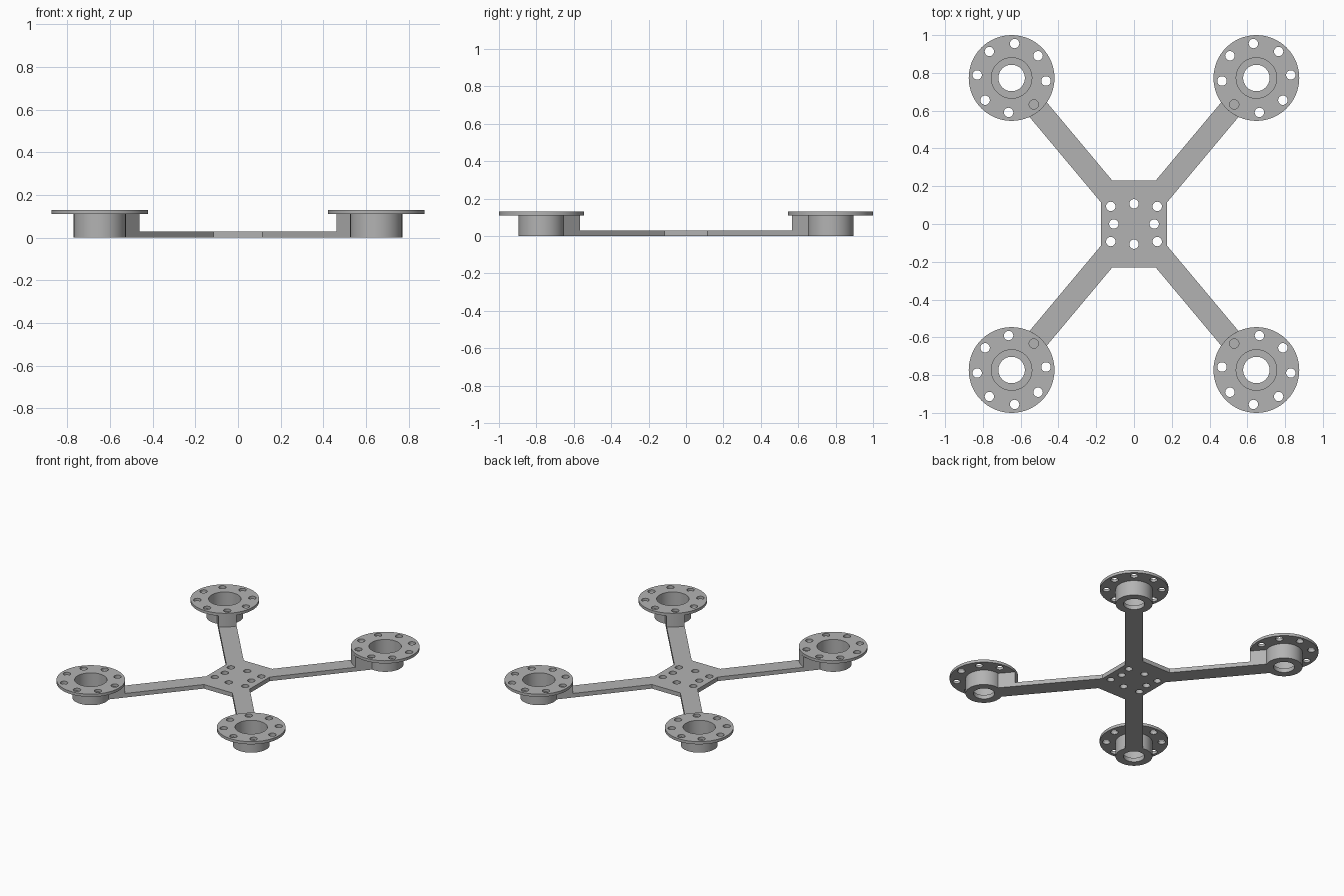
import bpy, bmesh
from math import sin, cos, asin, pi, radians
from mathutils import Vector

cube = bpy.data.objects.get("Cube")
if cube:
    bpy.data.objects.remove(cube)

MOUNT = Vector((0.648, 0.773))      # centre of one mount
FLANGE_R, CUP_R, BORE_R, LIP_R = 0.227, 0.122, 0.107, 0.07
HALF_ARM, PLATE_H, FLANGE_Z, TOP = 0.06, 0.03, 0.11, 0.13
HOLE_R = 0.025
CORNERS = {"back_left": (1, 1), "back_right": (-1, 1),
           "front_right": (-1, -1), "front_left": (1, -1)}

grey = bpy.data.materials.new("mid grey")
grey.use_nodes = True
colour = (0.45, 0.45, 0.45, 1)
grey.diffuse_color = colour
grey.node_tree.nodes["Principled BSDF"].inputs["Base Color"].default_value = colour


def finish(bm, name):
    bmesh.ops.recalc_face_normals(bm, faces=bm.faces)
    mesh = bpy.data.meshes.new(name)
    bm.to_mesh(mesh)
    bm.free()
    mesh.materials.append(grey)
    ob = bpy.data.objects.new(name, mesh)
    bpy.context.collection.objects.link(ob)
    return ob


def add_prism(bm, outline, z0, z1):
    base = bm.faces.new([bm.verts.new((x, y, z0)) for x, y in outline])
    top = bmesh.ops.extrude_face_region(bm, geom=[base], use_keep_orig=True)["geom"]
    verts = [v for v in top if isinstance(v, bmesh.types.BMVert)]
    bmesh.ops.translate(bm, verts=verts, vec=(0, 0, z1 - z0))


def drill(ob, centres, z0, z1):
    """Cut round holes through an object at the given centres."""
    bm = bmesh.new()
    for cx, cy in centres:
        ring = [(cx + HOLE_R * cos(i * pi / 10), cy + HOLE_R * sin(i * pi / 10))
                for i in range(20)]
        add_prism(bm, ring, z0, z1)
    cutter = finish(bm, "hole_cutter")
    cutter.hide_render = True
    mod = ob.modifiers.new("holes", "BOOLEAN")
    mod.operation, mod.solver, mod.object = "DIFFERENCE", "EXACT", cutter
    select(ob)
    bpy.ops.object.modifier_apply(modifier=mod.name)
    bpy.data.objects.remove(cutter)


def select(ob):
    bpy.ops.object.select_all(action="DESELECT")
    ob.select_set(True)
    bpy.context.view_layer.objects.active = ob


def smooth(ob):
    select(ob)
    bpy.ops.object.shade_smooth_by_angle(angle=radians(30))


def end_arc(radius, steps=8):
    """Arc across the arm, facing the hub, at a radius from the mount centre."""
    along = MOUNT.normalized()
    across = Vector((-along.y, along.x))
    half = asin(HALF_ARM / radius)
    angles = [half * (2 * i / steps - 1) for i in range(steps + 1)]
    return [MOUNT - along * radius * cos(a) + across * radius * sin(a) for a in angles]


def mirrored(points, sx, sy):
    return [(p[0] * sx, p[1] * sy) for p in points]


# Flat hub with four arms, as one outline
quarter = [(0.175, 0.115)] + end_arc(CUP_R - 0.001) + [(0.115, 0.23)]
outline = []
for sx, sy in CORNERS.values():
    part = mirrored(quarter, sx, sy)
    outline += part if sx * sy > 0 else part[::-1]
bm = bmesh.new()
add_prism(bm, outline, 0, PLATE_H)
frame = finish(bm, "hub_and_arms")
hub_holes = [(0.107, 0), (-0.107, 0), (0, 0.107), (0, -0.107)]
hub_holes += [(sx * 0.123, sy * 0.093) for sx, sy in CORNERS.values()]
drill(frame, hub_holes, -0.05, 0.1)
smooth(frame)

# Flanged cups and the blocks joining them to the arms
profile = [(LIP_R, 0), (CUP_R, 0), (CUP_R, FLANGE_Z), (FLANGE_R, FLANGE_Z),
           (FLANGE_R, TOP), (BORE_R, TOP), (BORE_R, PLATE_H), (LIP_R, PLATE_H)]
SEGMENTS = 64
for corner, (sx, sy) in CORNERS.items():
    centre = Vector((MOUNT.x * sx, MOUNT.y * sy))
    bm = bmesh.new()
    rings = []
    for i in range(SEGMENTS):
        a = 2 * pi * i / SEGMENTS
        rings.append([bm.verts.new((centre.x + r * cos(a), centre.y + r * sin(a), z))
                      for r, z in profile])
    for i, ring in enumerate(rings):
        after = rings[(i + 1) % SEGMENTS]
        for j in range(len(profile)):
            k = (j + 1) % len(profile)
            bm.faces.new((ring[j], after[j], after[k], ring[k]))
    cup = finish(bm, corner + "_flanged_cup")
    bolts = []
    for i in range(8):
        a = radians(5 + 45 * i)
        bolts.append((centre.x + 0.183 * cos(a) * sx, centre.y + 0.183 * sin(a) * sy))
    drill(cup, bolts, FLANGE_Z - 0.03, TOP + 0.03)
    smooth(cup)

    block_outline = end_arc(FLANGE_R) + end_arc(CUP_R - 0.001)[::-1]
    bm = bmesh.new()
    add_prism(bm, mirrored(block_outline, sx, sy), PLATE_H, FLANGE_Z)
    smooth(finish(bm, corner + "_arm_block"))
